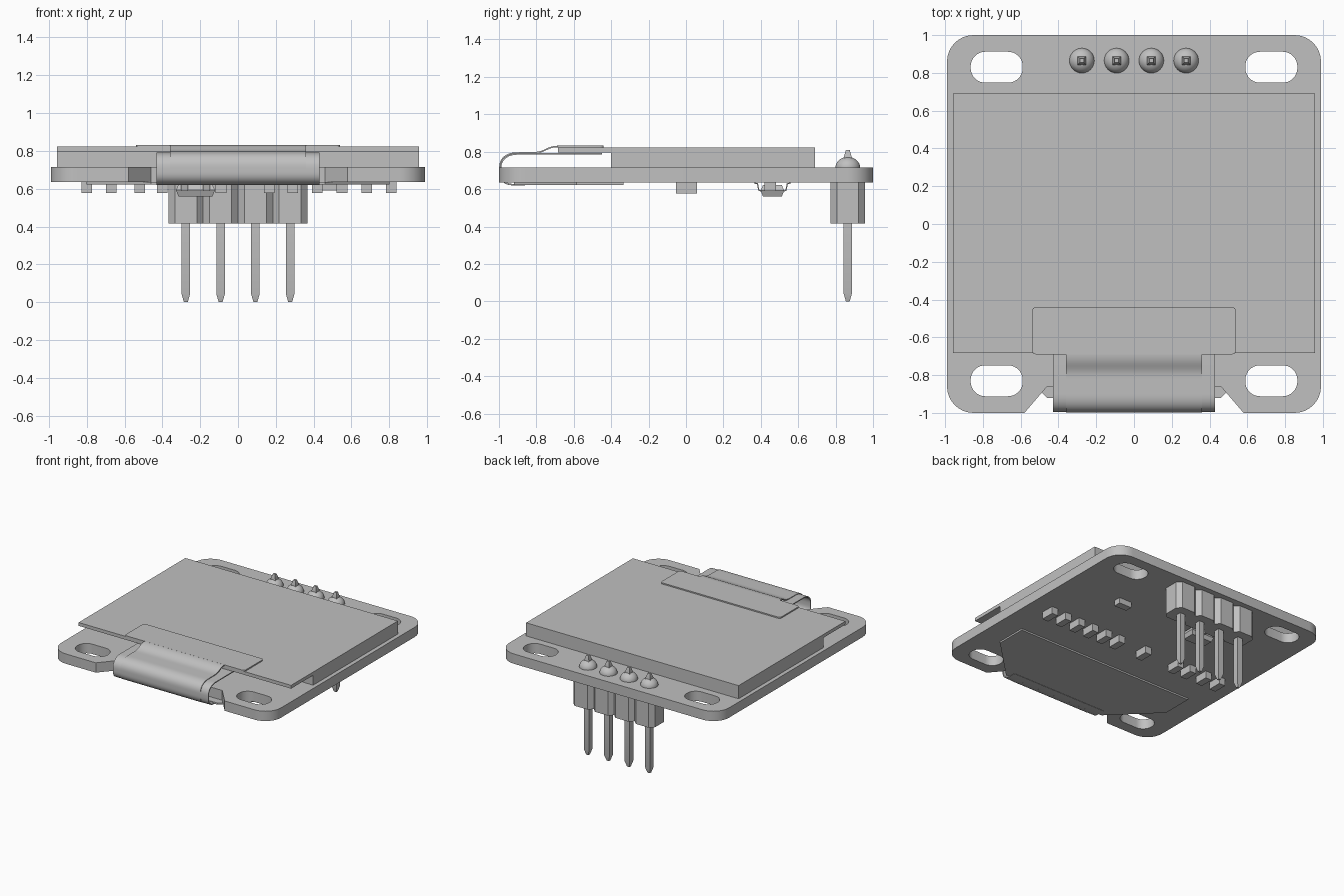
import bpy, bmesh, math
from mathutils import Vector
from mathutils.geometry import interpolate_bezier

if "Cube" in bpy.data.objects:
    bpy.data.objects.remove(bpy.data.objects["Cube"])

grey = bpy.data.materials.new("plain_grey")
grey.use_nodes = True
tone = (0.53, 0.53, 0.53, 1)
grey.diffuse_color = tone
grey.node_tree.nodes["Principled BSDF"].inputs["Base Color"].default_value = tone
made = []


def add(name, bm):
    """Turn a bmesh into a finished object."""
    bmesh.ops.remove_doubles(bm, verts=bm.verts, dist=1e-5)
    bmesh.ops.recalc_face_normals(bm, faces=bm.faces)
    mesh = bpy.data.meshes.new(name)
    bm.to_mesh(mesh)
    bm.free()
    mesh.materials.clear()
    mesh.materials.append(grey)
    obj = bpy.data.objects.new(name, mesh)
    bpy.context.collection.objects.link(obj)
    made.append(obj)
    return obj


def evaluated(obj):
    """Bake curves or modifiers into a bmesh and drop the source object."""
    bpy.context.view_layer.update()
    deps = bpy.context.evaluated_depsgraph_get()
    mesh = bpy.data.meshes.new_from_object(obj.evaluated_get(deps))
    bm = bmesh.new()
    bm.from_mesh(mesh)
    for face in bm.faces:
        face.material_index = 0
    bpy.data.meshes.remove(mesh)
    bpy.data.objects.remove(obj)
    return bm


def rounded(cx, cy, hx, hy, r, steps=8):
    """Rounded rectangle outline, from the front right corner round to the front left."""
    pts = []
    for k, (sx, sy) in enumerate([(1, -1), (1, 1), (-1, 1), (-1, -1)]):
        for i in range(steps + 1):
            a = math.pi / 2 * (k - 1 + i / steps)
            pts.append((cx + sx * (hx - r) + r * math.cos(a),
                        cy + sy * (hy - r) + r * math.sin(a)))
    return pts


def slab(name, outlines, z0, z1):
    """Flat plate; every outline after the first is a hole."""
    curve = bpy.data.curves.new(name + "_outline", "CURVE")
    curve.dimensions = "2D"
    curve.fill_mode = "BOTH"
    curve.extrude = (z1 - z0) / 2
    for pts in outlines:
        spline = curve.splines.new("POLY")
        spline.points.add(len(pts) - 1)
        for point, (x, y) in zip(spline.points, pts):
            point.co = (x, y, 0, 1)
        spline.use_cyclic_u = True
    obj = bpy.data.objects.new(name + "_outline", curve)
    bpy.context.collection.objects.link(obj)
    bm = evaluated(obj)
    bmesh.ops.translate(bm, verts=bm.verts, vec=(0, 0, (z0 + z1) / 2))
    return add(name, bm)


def loft(name, x, y, sections):
    """Solid through stacked rectangles given as (z, half width, half depth)."""
    bm = bmesh.new()
    rings = [[bm.verts.new((x + sx * hx, y + sy * hy, z))
              for sx, sy in [(-1, -1), (1, -1), (1, 1), (-1, 1)]]
             for z, hx, hy in sections]
    for a, b in zip(rings, rings[1:]):
        for i in range(4):
            j = (i + 1) % 4
            bm.faces.new((a[i], a[j], b[j], b[i]))
    bm.faces.new(rings[0])
    bm.faces.new(rings[-1])
    return add(name, bm)


def box(name, x, y, z0, z1, hx, hy):
    return loft(name, x, y, [(z0, hx, hy), (z1, hx, hy)])


def ribbon(name, path, x0, x1, thick):
    """Thin bent strip following a (y, z) path."""
    bm = bmesh.new()
    rows = [[bm.verts.new((x, y, z)) for x in (x0, x1)] for y, z in path]
    for a, b in zip(rows, rows[1:]):
        bm.faces.new((a[0], a[1], b[1], b[0]))
    mesh = bpy.data.meshes.new(name + "_strip")
    bm.to_mesh(mesh)
    bm.free()
    obj = bpy.data.objects.new(name + "_strip", mesh)
    bpy.context.collection.objects.link(obj)
    solid = obj.modifiers.new("thickness", "SOLIDIFY")
    solid.thickness = thick
    solid.offset = 0
    return add(name, evaluated(obj))


def bend(*pts):
    return [(p.x, p.y) for p in interpolate_bezier(*[Vector(p) for p in pts], 12)]


# Circuit board with four slots and a front notch
BOTTOM, TOP = 0.635, 0.715
board = rounded(0, 0, 0.99, 1, 0.14)
board += [(-0.58, -1), (-0.46, -0.86), (0.46, -0.86), (0.58, -1)]
slots = [rounded(sx * 0.727, sy * 0.83, 0.138, 0.082, 0.078)
         for sx in (-1, 1) for sy in (-1, 1)]
slab("circuit_board", [board] + slots, BOTTOM, TOP)

# Display glass: rear layer and overhanging front layer
box("display_back_glass", 0, 0.145, TOP, 0.795, 0.957, 0.545)
box("display_top_glass", 0, 0.003, 0.795, 0.822, 0.957, 0.687)

# Flexible cable: bonded tab, outer cover and wider inner strip
slab("cable_tab", [rounded(0, -0.565, 0.54, 0.125, 0.02, 4)], 0.822, 0.832)
wrap = (bend((-0.9, 0.788), (-0.955, 0.788), (-0.992, 0.76), (-0.992, 0.71))
        + bend((-0.992, 0.69), (-0.992, 0.65), (-0.97, 0.624), (-0.92, 0.624)))
slope = bend((-0.68, 0.828), (-0.75, 0.828), (-0.75, 0.794), (-0.82, 0.794))
cover = [(y - 0.003, z + 0.005) for y, z in wrap[:12]] + [(y - 0.003, z) for y, z in wrap[12:]]
ribbon("cable_cover", slope + cover, -0.36, 0.36, 0.008)
ribbon("cable_strip", [(-0.45, 0.788)] + wrap + [(-0.86, 0.624)], -0.43, 0.43, 0.008)
slab("cable_underside",
     [[(-0.8, -0.335), (-0.8, -0.585), (-0.46, -0.92),
       (0.46, -0.92), (0.8, -0.585), (0.8, -0.335)]], 0.622, BOTTOM)

# Pin header with solder domes
HEADER_Y = 0.865
for i in range(4):
    x = (i - 1.5) * 0.184
    h, c = 0.092, 0.058
    octagon = [(h, -c), (h, c), (c, h), (-c, h), (-h, c), (-h, -c), (-c, -h), (c, -h)]
    slab(f"pin_housing_{i + 1}",
         [[(x + px, HEADER_Y + py) for px, py in octagon]], 0.415, BOTTOM)
    loft(f"pin_{i + 1}", x, HEADER_Y,
         [(0, 0.01, 0.01), (0.045, 0.023, 0.023),
          (0.765, 0.023, 0.023), (0.81, 0.01, 0.01)])
    bm = bmesh.new()
    bmesh.ops.create_uvsphere(bm, u_segments=32, v_segments=16, radius=0.066)
    bmesh.ops.scale(bm, verts=bm.verts, vec=(1, 1, 0.87))
    bmesh.ops.translate(bm, verts=bm.verts, vec=(x, HEADER_Y, TOP))
    add(f"solder_dome_{i + 1}", bm)

# Small components under the board
row = [0.81, 0.68, 0.55, 0.42, 0.29, 0.165, -0.09, -0.4, -0.52, -0.67, -0.8]
for i, x in enumerate(row):
    box(f"small_component_{i + 1}", x, 0.003, 0.577, BOTTOM, 0.028, 0.056)
box("side_component", 0.485, 0.45, 0.59, BOTTOM, 0.056, 0.03)

# Regulator chip with three bent legs
CHIP_X, CHIP_Y = -0.225, 0.462
loft("regulator_chip", CHIP_X, CHIP_Y,
     [(0.56, 0.09, 0.05), (0.592, 0.103, 0.063), (0.622, 0.09, 0.05)])
for i, (x, side) in enumerate([(-0.058, -1), (0.058, -1), (0, 1)]):
    leg = [(CHIP_Y + side * d, z)
           for d, z in [(0.05, 0.592), (0.072, 0.592), (0.08, 0.629), (0.096, 0.631)]]
    ribbon(f"chip_leg_{i + 1}", leg, CHIP_X + x - 0.018, CHIP_X + x + 0.018, 0.008)

# Smooth curved faces, keep hard edges
bpy.ops.object.select_all(action="DESELECT")
for obj in made:
    obj.select_set(True)
bpy.context.view_layer.objects.active = made[0]
bpy.ops.object.shade_smooth_by_angle(angle=math.radians(30))
